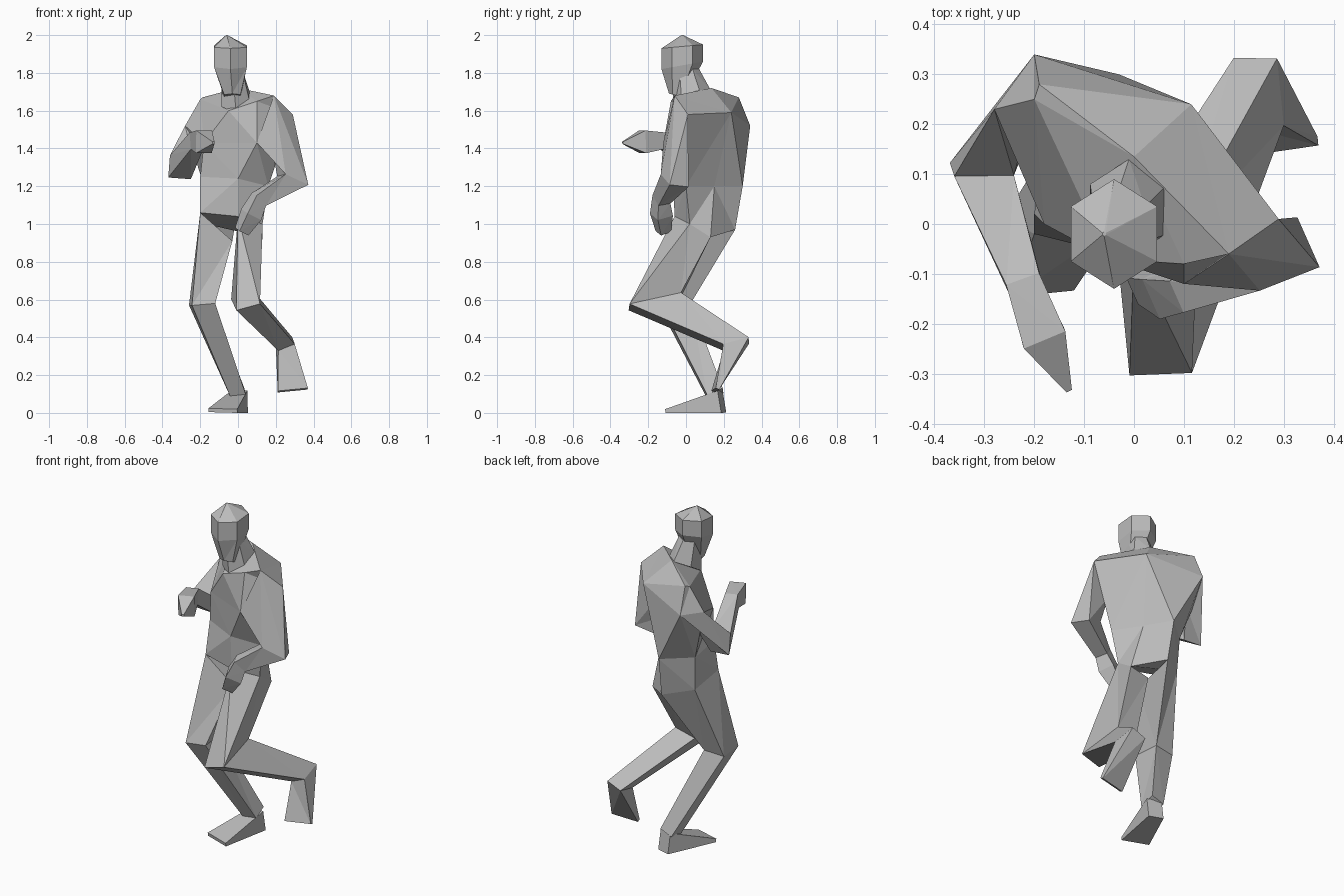
import bpy
import bmesh
from math import cos, sin, tau
from mathutils import Vector

default_cube = bpy.data.objects.get("Cube")
if default_cube:
    bpy.data.objects.remove(default_cube, do_unlink=True)

# One plain grey for the whole figure
grey = bpy.data.materials.new("plain grey")
grey.use_nodes = True
tone = (.5, .5, .5, 1)
grey.diffuse_color = tone
grey.node_tree.nodes["Principled BSDF"].inputs["Base Color"].default_value = tone


def loft(name, rings):
    """Skin matching rings of points, close both ends, keep flat facets."""
    bm = bmesh.new()
    loops = [[bm.verts.new(point) for point in ring] for ring in rings]
    count = len(loops[0])
    for lower, upper in zip(loops, loops[1:]):
        for i in range(count):
            j = (i + 1) % count
            bm.faces.new((lower[i], lower[j], upper[j], upper[i]))
    bm.faces.new(loops[0])
    bm.faces.new(loops[-1])
    bmesh.ops.triangulate(bm, faces=bm.faces[:])
    bmesh.ops.recalc_face_normals(bm, faces=bm.faces[:])
    mesh = bpy.data.meshes.new(name)
    bm.to_mesh(mesh)
    bm.free()
    mesh.materials.append(grey)
    obj = bpy.data.objects.new(name, mesh)
    bpy.context.collection.objects.link(obj)


def hexagon(x, y, z, width, depth, tilt=0):
    """Six-sided ring with a corner at the back; tilt raises the back."""
    ring = []
    for i in range(6):
        side, back = -sin(tau * i / 6), cos(tau * i / 6)
        ring.append((x + width * side, y + depth * back, z + tilt * back))
    return ring


def limb(name, side, joints, root=None):
    """Four-sided limb through joints (x, y, z, half width, half depth), mitred at bends.
    It may grow out of a root ring of body corners, listed from the +x front corner inwards."""
    centres = [Vector(joint[:3]) for joint in joints]
    sizes = [joint[3:] for joint in joints]
    if root:
        centres.insert(0, sum((Vector(corner) for corner in root), Vector()) / len(root))
        sizes.insert(0, None)
    rings = []
    for i, (centre, size) in enumerate(zip(centres, sizes)):
        if size is None:
            rings.append(root)
            continue
        tangent = Vector()
        if i > 0:
            tangent += (centre - centres[i - 1]).normalized()
        if i < len(centres) - 1:
            tangent += (centres[i + 1] - centre).normalized()
        tangent.normalize()
        across = Vector(side)
        across = (across - tangent * across.dot(tangent)).normalized()
        deep = tangent.cross(across) * size[1]
        across = across * size[0]
        rings.append([centre + across + deep, centre - across + deep,
                      centre - across - deep, centre + across - deep])
    loft(name, rings)


# Torso: each ring runs right side, right back, left back, left side, left front, right front
pelvis = [(-.17, .16, 1), (-.02, .26, .97), (.13, .13, .93),
          (.13, .02, 1), (0, -.06, 1.04), (-.2, -.02, 1.06)]
waist = [(-.18, .17, 1.2), (-.03, .3, 1.2), (.06, .15, 1.2),
         (.16, 0, 1.2), (0, -.07, 1.24), (-.2, .02, 1.25)]
chest = [(-.28, .23, 1.52), (-.2, .34, 1.52), (.115, .24, 1.59),
         (.29, .01, 1.58), (.1, -.12, 1.43), (-.18, 0, 1.43)]
shoulders = [(-.2, .25, 1.66), (-.19, .28, 1.67), (0, .135, 1.72),
             (.19, -.06, 1.68), (.1, -.08, 1.65), (-.05, -.07, 1.6)]
loft("torso", [pelvis, waist, chest, shoulders])

# Neck leaning forward into the skull
loft("neck", [
    hexagon(-.01, .03, 1.65, .09, .1, .06),
    hexagon(-.03, 0, 1.82, .06, .07),
])

# Faceted head, narrowing to the chin and closing at the crown
loft("head", [
    hexagon(-.03, -.05, 1.68, .05, .04, -.01),
    hexagon(-.04, -.02, 1.84, .1, .11, .02),
    hexagon(-.04, -.02, 1.94, .1, .11, .01),
    hexagon(-.06, -.02, 2, .004, .004),
])

# Left arm, hand held low across the belly
left_armpit = (.18, 0, 1.4)
limb("left_arm", (.9, .4, 0), [
    (.29, -.06, 1.23, .07, .055),
    (.11, -.13, 1.13, .04, .035),
    (.07, -.13, 1.05, .045, .045),
    (.02, -.12, .96, .03, .03),
], root=[shoulders[3], chest[4], left_armpit, chest[3]])

# Right arm, elbow swung back with the fist raised in front
right_armpit = (-.2, .2, 1.4)
limb("right_arm", (.9, .3, 0), [
    (-.305, .11, 1.3, .06, .06),
    (-.22, -.12, 1.44, .035, .045),
    (-.18, -.23, 1.435, .045, .06),
    (-.13, -.335, 1.43, .006, .006),
], root=[shoulders[0], chest[0], chest[1], right_armpit])

# Left leg, knee lifted forward and foot kicked back
seat = (0, .12, .91)
limb("left_leg", (1, .1, 0), [
    (.04, -.165, .59, .065, .14),
    (.25, .265, .365, .047, .07),
    (.29, .155, .12, .08, .01),
], root=[pelvis[3], pelvis[4], seat, pelvis[2]])

# Right leg, planted
fork = (-.03, 0, .91)
limb("right_leg", (1, .1, 0), [
    (-.19, -.06, .575, .062, .08),
    (0, .155, .1, .04, .045),
], root=[fork, pelvis[5], pelvis[0], pelvis[1]])
limb("right_foot", (1, -.15, 0), [
    (.01, .19, .06, .043, .06),
    (-.08, -.085, .012, .08, .01),
])
